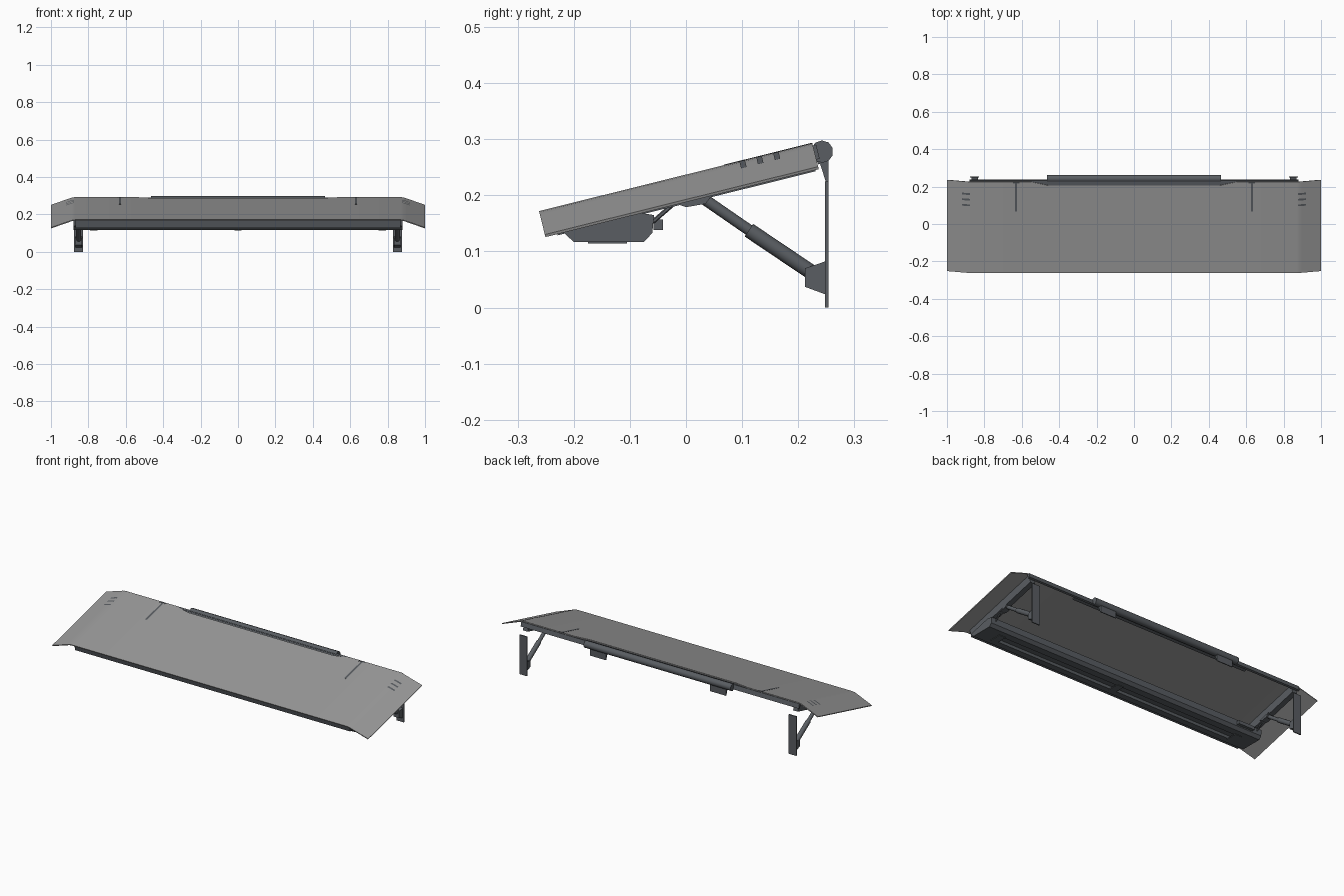
import bpy, bmesh, math
from mathutils import Vector

if "Cube" in bpy.data.objects:
    bpy.data.objects.remove(bpy.data.objects["Cube"])

TILT = math.atan(0.2485)
CU, SU = math.cos(TILT), math.sin(TILT)


def mat(name, c):
    m = bpy.data.materials.new(name)
    m.diffuse_color = (*c, 1)
    m.use_nodes = True
    m.node_tree.nodes["Principled BSDF"].inputs["Base Color"].default_value = m.diffuse_color
    return m


SHEET = mat("sheet_grey", (0.32, 0.32, 0.32))
DARK = mat("dark_metal", (0.10, 0.11, 0.122))


def slope(u, n):
    """Distance up the canopy and height above it, to (y, z)."""
    return (-0.262 + u * CU - n * SU, 0.172 + u * SU + n * CU)


def finish(name, bm, material):
    bmesh.ops.recalc_face_normals(bm, faces=bm.faces)
    me = bpy.data.meshes.new(name)
    bm.to_mesh(me)
    bm.free()
    me.materials.append(material)
    ob = bpy.data.objects.new(name, me)
    bpy.context.collection.objects.link(ob)
    return ob


def prism(name, x0, x1, profile, material=DARK):
    """Extrude a (y, z) profile along x."""
    bm = bmesh.new()
    a = [bm.verts.new((x0, y, z)) for y, z in profile]
    b = [bm.verts.new((x1, y, z)) for y, z in profile]
    bm.faces.new(a)
    bm.faces.new(b)
    for i in range(len(a)):
        j = (i + 1) % len(a)
        bm.faces.new((a[i], a[j], b[j], b[i]))
    return finish(name, bm, material)


def rect(y0, y1, z0, z1):
    return [(y0, z0), (y1, z0), (y1, z1), (y0, z1)]


def sloped(u0, u1, n0, n1):
    return [slope(u, n) for u, n in rect(u0, u1, n0, n1)]


def strip(name, rows, material):
    """Sheet running along x; rows are (x, n, u_front, u_back)."""
    bm = bmesh.new()
    vs = [[bm.verts.new((x, *slope(u, n))) for u in (u0, u1)] for x, n, u0, u1 in rows]
    for a, b in zip(vs, vs[1:]):
        bm.faces.new((a[0], b[0], b[1], a[1]))
    return finish(name, bm, material)


def rod(name, p, q, r, sides=12):
    p, q = Vector(p), Vector(q)
    bm = bmesh.new()
    bmesh.ops.create_cone(bm, cap_ends=True, segments=sides, radius1=r, radius2=r, depth=(q - p).length)
    rot = (q - p).to_track_quat('Z', 'Y').to_matrix().to_4x4()
    bmesh.ops.transform(bm, matrix=rot, verts=bm.verts)
    bmesh.ops.translate(bm, vec=(p + q) / 2, verts=bm.verts)
    for f in bm.faces:
        f.smooth = len(f.verts) == 4
    ob = finish(name, bm, DARK)
    ob.modifiers.new("sharp_edges", 'EDGE_SPLIT').split_angle = math.radians(50)
    return ob


# Canopy sheet with drooping wings and a shallow notch at the back
half = [(0.46, 0, 0, 0.482), (0.55, 0, 0, 0.502), (0.87, 0, 0, 0.502),
        (0.885, -0.002, 0, 0.502), (0.90, -0.007, 0, 0.502), (1.0, -0.043, 0, 0.502)]
canopy = strip("canopy_sheet", [(-r[0], *r[1:]) for r in reversed(half)] + half, SHEET)
for f in canopy.data.polygons:
    f.use_smooth = True
sol = canopy.modifiers.new("thickness", 'SOLIDIFY')
sol.thickness = 0.005
sol.offset = -1
canopy.modifiers.new("sharp_edges", 'EDGE_SPLIT').split_angle = math.radians(30)

# Frame below the sheet
prism("front_rail", -0.86, 0.86, sloped(0.022, 0.032, -0.05, -0.004))
prism("rear_rail", -0.88, 0.88, sloped(0.496, 0.508, -0.03, -0.004))
prism("hinge_plate", -0.56, 0.56, sloped(0.465, 0.502, -0.011, -0.005))

# Hinge roller
rod("hinge_roller", (-0.465, 0.2425, 0.278), (0.465, 0.2425, 0.278), 0.02, 10)

# Light housing with a grooved underside
side_l = [(-0.222, 0.137), (-0.2, 0.117)]
side_r = [(-0.075, 0.117), (-0.06, 0.133), (-0.057, 0.165), (-0.09, 0.170)]
groove = [(-0.165, 0.117), (-0.16, 0.13), (-0.12, 0.13), (-0.115, 0.117)]
prism("light_housing", -0.78, 0.78, side_l + groove + side_r)
for s in (-1, 1):
    prism("housing_end_cap", s * 0.78, s * 0.88, side_l + side_r)
for x in (-0.77, 0, 0.77):
    prism("lamp_clip", x - 0.02, x + 0.02, rect(-0.175, -0.105, 0.114, 0.119))
prism("power_box", -0.82, -0.72, rect(-0.058, -0.041, 0.138, 0.157))

for s in (-1, 1):
    # Side rails, slits and vents
    prism("side_rail", s * 0.84, s * 0.87, sloped(0.022, 0.496, -0.05, -0.004))
    prism("slit", s * 0.63 - 0.005, s * 0.63 + 0.005, sloped(0.34, 0.5, -0.002, 0.0008))
    prism("slit_end", s * 0.63 - 0.018, s * 0.63 + 0.018, sloped(0.494, 0.502, -0.002, 0.0008))
    for y in (0.10, 0.13, 0.16):
        u = (y + 0.262) / CU
        strip("vent", [(s * x, n + 0.0012, u - 0.005, u + 0.005) for x, n in
                       ((0.877, -0.001), (0.885, -0.002), (0.90, -0.007), (0.92, -0.0142))], DARK)

    # Roller tab, clamp and wall plate
    prism("roller_tab", s * 0.33, s * 0.43,
          [(0.237, 0.262), (0.249, 0.225), (0.254, 0.225), (0.254, 0.27)])
    prism("roller_clamp", s * 0.33, s * 0.43,
          [(0.222, 0.285), (0.236, 0.288), (0.242, 0.258), (0.236, 0.255)])
    prism("wall_plate", s * 0.828, s * 0.876, rect(0.248, 0.254, 0, 0.225))

    # Telescopic strut with upper and lower brackets
    prism("lower_bracket", s * 0.835, s * 0.869,
          [(0.212, 0.07), (0.25, 0.083), (0.25, 0.023), (0.212, 0.037)])
    prism("upper_bracket", s * 0.835, s * 0.869,
          [(-0.02, 0.186), (0.0, 0.179), (0.035, 0.185), (0.05, 0.205)])
    x = s * 0.852
    rod("strut_sleeve", (x, 0.228, 0.06), (x, 0.112, 0.138), 0.0135)
    rod("strut_piston", (x, 0.13, 0.126), (x, 0.03, 0.195), 0.01)

    # Brace between housing and side rail
    rod("housing_brace", (x, -0.06, 0.152), (x, -0.022, 0.185), 0.004, 6)
